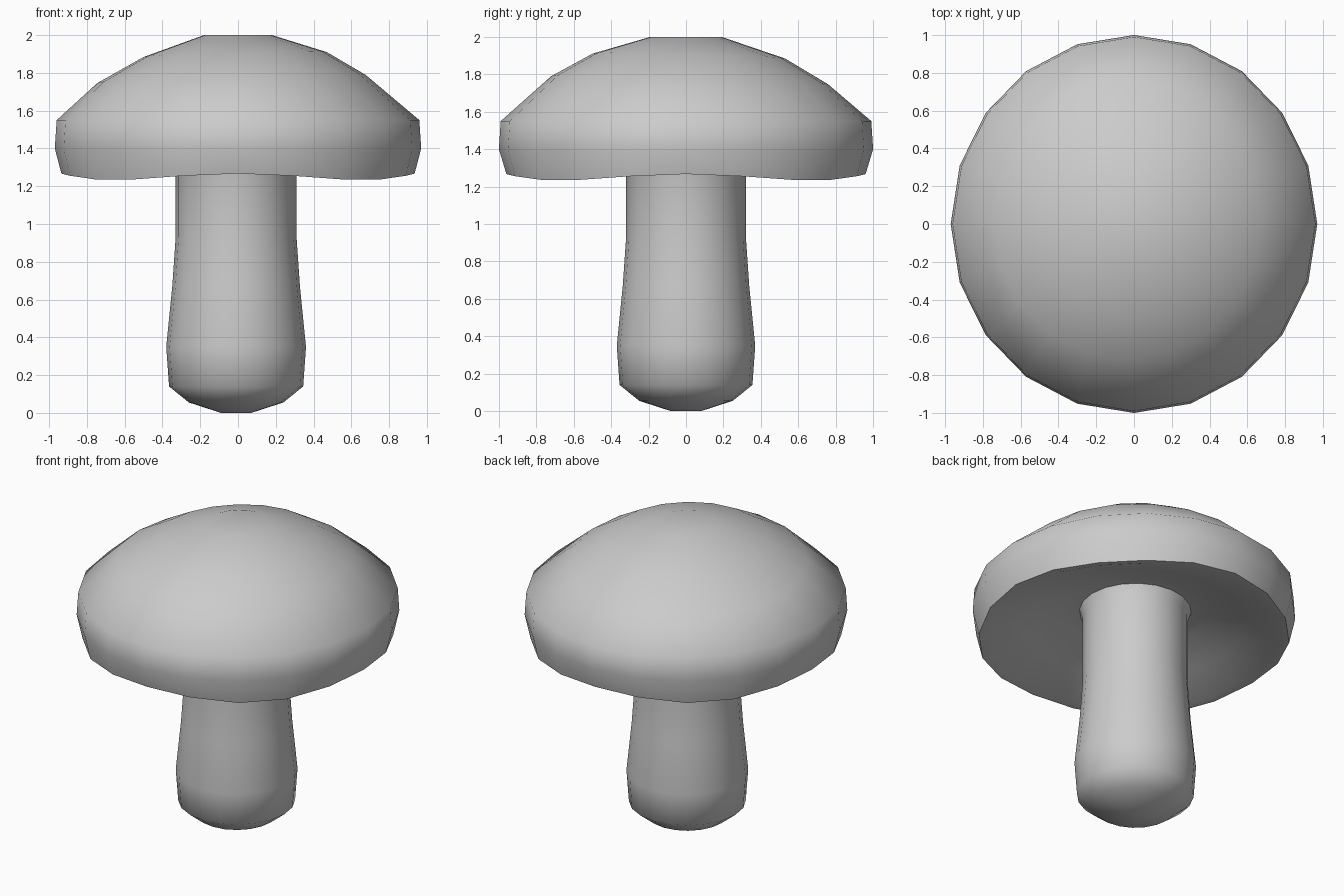
import bpy, bmesh
from math import sin, cos, pi

SIDES = 20

# Profile rings from the crown, round the rim, under the cap and down the stem:
# radius x, radius y, height, centre x, centre y, tilt, waviness
RINGS = [
    (0.18, 0.19, 2.00, 0.00, 0.00, 0.00, 0.0),
    (0.485, 0.515, 1.897, -0.015, 0.015, 0.013, 0.0),
    (0.71, 0.74, 1.768, -0.035, 0.02, 0.022, 0.0),
    (0.96, 0.99, 1.55, 0.00, 0.00, 0.00, 0.0),
    (0.97, 1.00, 1.40, 0.00, 0.00, 0.00, 0.0),
    (0.935, 0.96, 1.25, 0.00, 0.00, 0.00, 0.017),
    (0.89, 0.915, 1.255, 0.00, 0.00, 0.00, 0.015),
    (0.65, 0.67, 1.34, 0.00, 0.00, 0.00, 0.0),
    (0.42, 0.42, 1.42, -0.01, 0.00, 0.00, 0.0),
    (0.34, 0.34, 1.43, -0.01, 0.00, 0.00, 0.0),
    (0.32, 0.32, 1.37, -0.01, 0.00, 0.00, 0.0),
    (0.32, 0.32, 0.93, -0.01, 0.00, 0.00, 0.0),
    (0.338, 0.338, 0.67, -0.01, 0.00, 0.00, 0.0),
    (0.37, 0.37, 0.35, -0.01, 0.00, 0.00, 0.0),
    (0.355, 0.355, 0.14, -0.01, 0.00, 0.00, 0.0),
    (0.25, 0.25, 0.055, -0.01, 0.00, 0.00, 0.0),
    (0.08, 0.08, 0.00, -0.01, 0.00, 0.00, 0.0),
]


def add_ring(bm, rx, ry, z, cx, cy, tilt, wave):
    ring = []
    for i in range(SIDES):
        a = 2 * pi * i / SIDES
        height = z + tilt * (cos(a) - sin(a)) + wave * cos(4 * a)
        ring.append(bm.verts.new((cx + rx * cos(a), cy + ry * sin(a), height)))
    return ring


# Cap and stem are one continuous skin
bm = bmesh.new()
rings = [add_ring(bm, *r) for r in RINGS]
for upper, lower in zip(rings, rings[1:]):
    for i in range(SIDES):
        j = (i + 1) % SIDES
        bm.faces.new((upper[i], lower[i], lower[j], upper[j]))
bm.faces.new(rings[0])
bm.faces.new(rings[-1][::-1])
bmesh.ops.recalc_face_normals(bm, faces=bm.faces)

mesh = bpy.data.meshes.new("mushroom")
bm.to_mesh(mesh)
bm.free()
mushroom = bpy.data.objects.new("mushroom", mesh)
bpy.context.collection.objects.link(mushroom)

# Soft shading with a crisp rim
bpy.context.view_layer.objects.active = mushroom
mushroom.select_set(True)
bpy.ops.object.shade_smooth_by_angle(angle=1.25)
